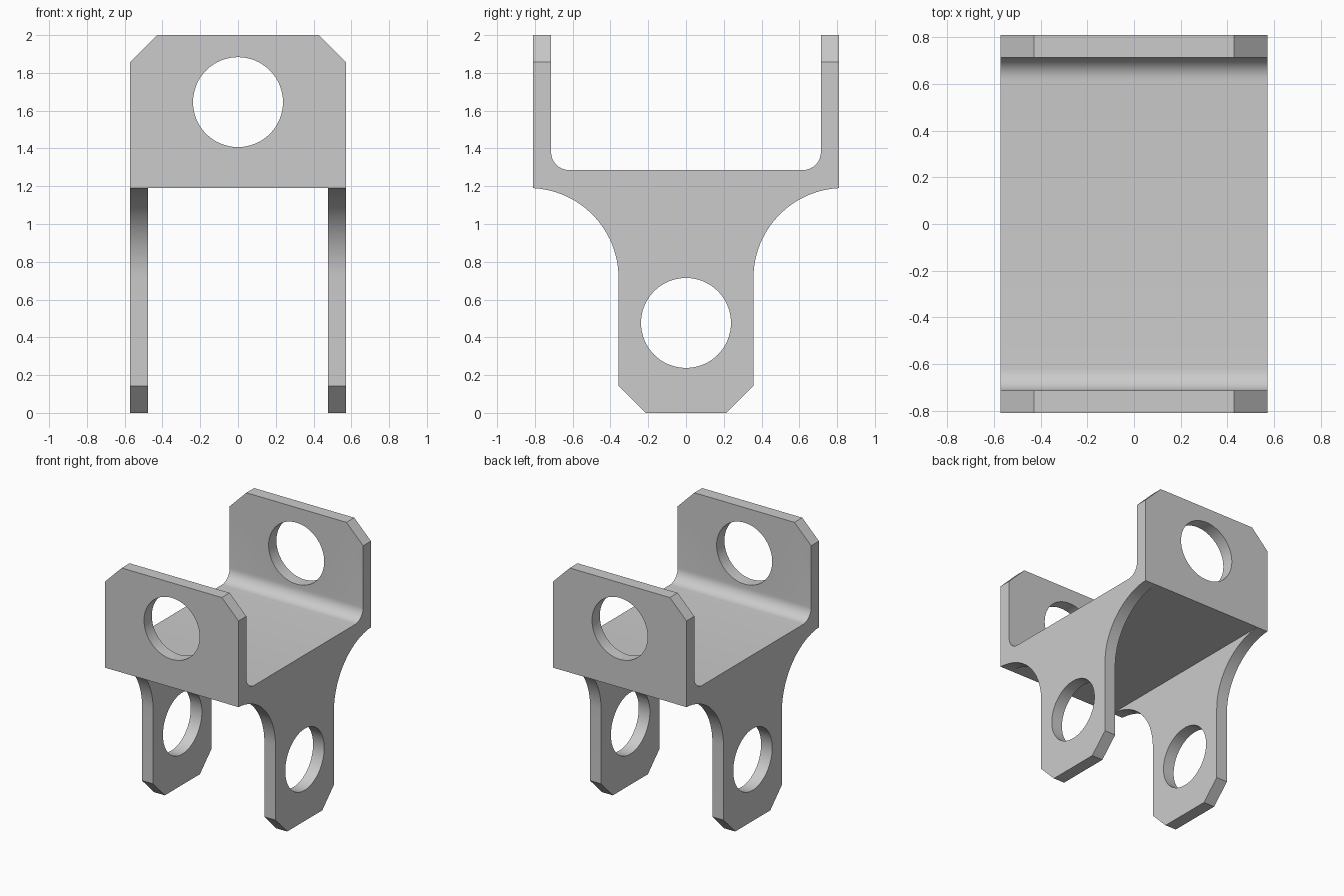
import bpy, bmesh
from math import sin, cos, radians, acos, degrees

if "Cube" in bpy.data.objects:
    bpy.data.objects.remove(bpy.data.objects["Cube"])

U = 1 / 21  # working unit: the part is 42 units tall


def arc(cx, cz, r, a0, a1, n):
    """Points on an arc, angles in degrees."""
    angles = [radians(a0 + (a1 - a0) * i / n) for i in range(n + 1)]
    return [(cx + r * cos(a), cz + r * sin(a)) for a in angles]


def circle(cx, cz, r):
    return arc(cx, cz, r, 0, 360, 64)[:-1]


def prism(name, pts, axis, half):
    """Extrude a (horizontal, z) outline from -half to +half along an axis."""
    bm = bmesh.new()
    place = (lambda p, d: (d, p[0], p[1])) if axis == 'X' else (lambda p, d: (p[0], d, p[1]))
    face = bm.faces.new([bm.verts.new([c * U for c in place(p, -half)]) for p in pts])
    new = bmesh.ops.extrude_face_region(bm, geom=[face])['geom']
    shift = [2 * half * U if a == axis else 0 for a in 'XYZ']
    bmesh.ops.translate(bm, vec=shift, verts=[v for v in new if isinstance(v, bmesh.types.BMVert)])
    bmesh.ops.recalc_face_normals(bm, faces=bm.faces)
    mesh = bpy.data.meshes.new(name)
    bm.to_mesh(mesh)
    bm.free()
    obj = bpy.data.objects.new(name, mesh)
    bpy.context.collection.objects.link(obj)
    return obj


# Side silhouette: chamfered lug foot, concave flank, upright, inner fillet
end = degrees(acos(-0.5 / 10))
right_half = [(4.5, 0), (7.5, 3)]
right_half += arc(17.5, 15, 10, 180, end, 24)
right_half += [(17, 42), (15, 42)]
right_half += arc(13, 29, 2, 0, -90, 10)
outline = right_half + [(-y, z) for y, z in reversed(right_half)]
bracket = prism("double_clevis_bracket", outline, 'X', 12)

# Cutters: gap between lower lugs, lug holes, upright holes, upright corners
cutters = [
    prism("lug_gap", [(-10, -2), (10, -2), (10, 25), (-10, 25)], 'Y', 20),
    prism("lug_hole", circle(0, 10, 5), 'X', 20),
    prism("upright_hole", circle(0, 34.55, 5), 'Y', 20),
]
for s in (-1, 1):
    cutters.append(prism("corner_cut", [(s * 8, 43), (s * 13, 38), (s * 13, 43)], 'Y', 20))

bpy.context.view_layer.objects.active = bracket
bracket.select_set(True)
for cutter in cutters:
    cutter.hide_render = True
    mod = bracket.modifiers.new(cutter.name, 'BOOLEAN')
    mod.operation = 'DIFFERENCE'
    mod.solver = 'EXACT'
    mod.object = cutter
    bpy.ops.object.modifier_apply(modifier=mod.name)
    bpy.data.objects.remove(cutter)

# Smooth arcs and bores, keep crisp edges
bpy.ops.object.shade_smooth_by_angle(angle=radians(30))
